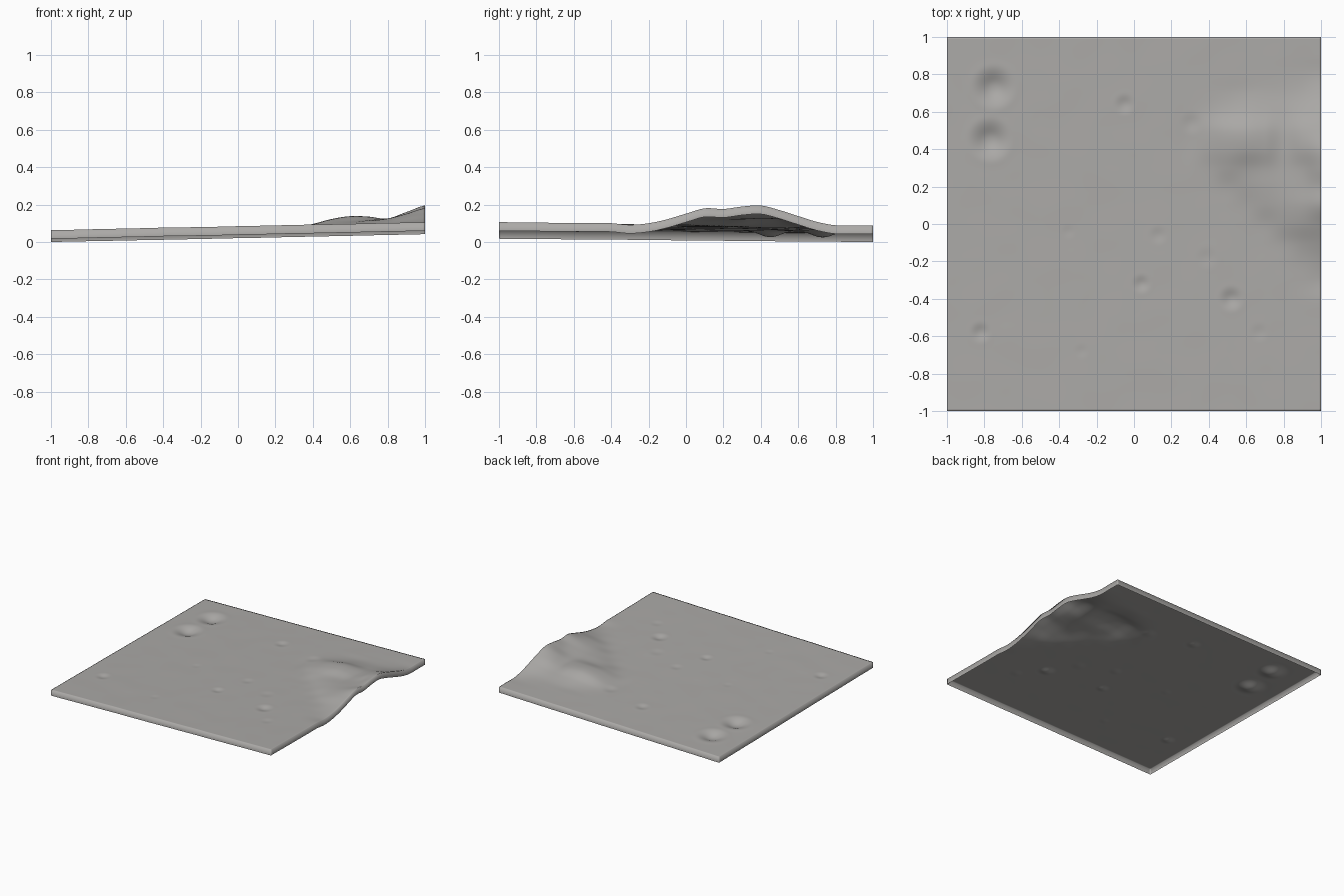
import bpy, bmesh, math
from mathutils import Vector, noise

if "Cube" in bpy.data.objects:
    bpy.data.objects.remove(bpy.data.objects["Cube"])

N = 170            # grid cells per side
SKIRT = 0.046      # drop of the border strip

# x, y, radius, depth of the craters
CRATERS = [(-0.75, 0.73, 0.11, 0.028), (-0.77, 0.45, 0.11, 0.028),
           (0.52, -0.40, 0.065, 0.012), (-0.05, 0.64, 0.055, 0.008),
           (0.04, -0.32, 0.05, 0.008), (-0.82, -0.58, 0.055, 0.009),
           (0.13, -0.06, 0.05, 0.004), (-0.35, -0.04, 0.04, 0.002),
           (0.67, -0.58, 0.05, 0.003), (-0.28, -0.68, 0.04, 0.002),
           (0.39, -0.18, 0.06, 0.003), (0.31, 0.54, 0.06, 0.004)]

# Hill height in thousandths: one row per x from 0.4 to 1.0, columns y from -0.3 to 0.8
HILL = [(0, 0, 0, 0, 0, 0, 4, 15, 16, 4, 0, 0),
        (0, 0, 0, 0, 0, 3, 20, 38, 39, 12, 0, 0),
        (0, 0, 0, 0, 3, 14, 26, 50, 51, 19, 1, 0),
        (0, 0, 0, 3, 18, 27, 32, 48, 46, 19, 3, 0),
        (0, 0, 3, 21, 33, 35, 35, 38, 35, 19, 5, 0),
        (-3, 0, 14, 41, 57, 55, 58, 70, 60, 31, 9, 0),
        (-8, 2, 24, 55, 84, 82, 96, 102, 78, 47, 18, 0)]


def cell(i, j):
    if i < 0 or j < 0 or j > 11:
        return 0.0
    return HILL[min(i, 6)][j]


def spline(a, b, c, d, t):
    return b + 0.5 * t * (c - a + t * (2 * a - 5 * b + 4 * c - d + t * (3 * (b - c) + d - a)))


def hill(x, y):
    u, v = (x - 0.4) * 10, (y + 0.3) * 10
    if u < -2 or v < -2 or v > 13:
        return 0.0
    i, j = math.floor(u), math.floor(v)
    rows = [spline(*[cell(i + a, j + b) for b in (-1, 0, 1, 2)], v - j) for a in (-1, 0, 1, 2)]
    return spline(*rows, u - i) / 1000


def height(x, y):
    z = 0.079 + 0.021 * x - 0.009 * y + hill(x, y)
    # craters with a faint rim
    for cx, cy, r, d in CRATERS:
        q = math.hypot(x - cx, y - cy) / r
        if q < 2:
            z -= d * math.exp(-(q / 0.62) ** 2.4)
            z += 0.06 * d * math.exp(-((q - 1.05) / 0.25) ** 2)
    # fine unevenness
    return z + 0.0012 * noise.noise(Vector((x * 6, y * 6, 1.3)))


# Terrain sheet: displaced grid, open underneath
bm = bmesh.new()
bmesh.ops.create_grid(bm, x_segments=N, y_segments=N, size=1.0)
for v in bm.verts:
    v.co.z = height(v.co.x, v.co.y)

# Skirt: border edges extruded straight down
border = [e for e in bm.edges if e.is_boundary]
ret = bmesh.ops.extrude_edge_only(bm, edges=border)
for g in ret["geom"]:
    if isinstance(g, bmesh.types.BMVert):
        g.co.z -= SKIRT
bmesh.ops.recalc_face_normals(bm, faces=bm.faces[:])
if sum(f.normal.z for f in bm.faces) < 0:
    bmesh.ops.reverse_faces(bm, faces=bm.faces[:])
low = min(v.co.z for v in bm.verts)
for v in bm.verts:
    v.co.z -= low
for f in bm.faces:
    f.smooth = True

mesh = bpy.data.meshes.new("terrain_sheet")
bm.to_mesh(mesh)
bm.free()
sheet = bpy.data.objects.new("terrain_sheet", mesh)
bpy.context.collection.objects.link(sheet)

rock = bpy.data.materials.new("grey_dust")
rock.diffuse_color = (0.41, 0.40, 0.387, 1.0)
rock.use_nodes = True
rock.node_tree.nodes["Principled BSDF"].inputs["Base Color"].default_value = rock.diffuse_color
mesh.materials.append(rock)
